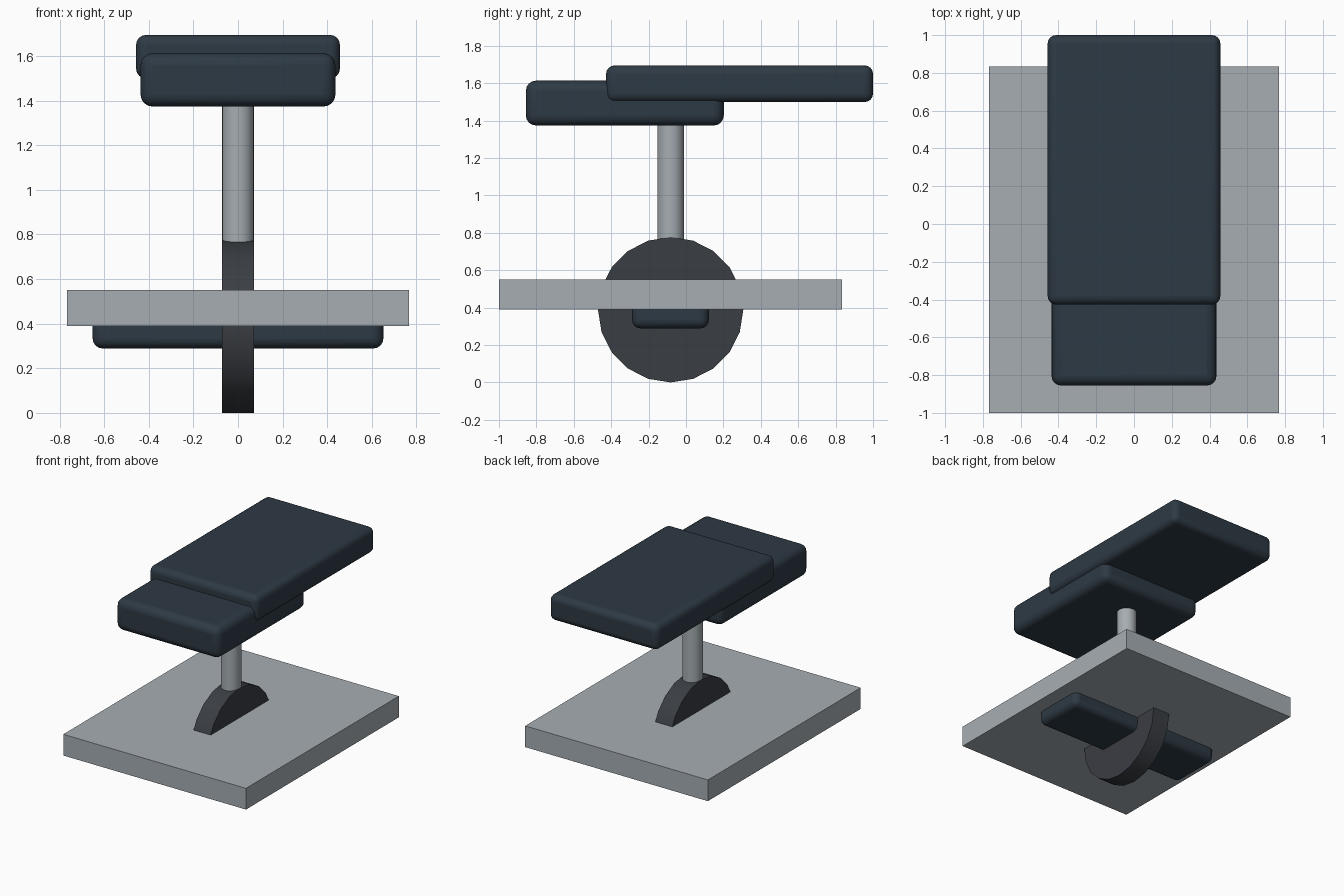
import bpy
from math import radians

if "Cube" in bpy.data.objects:
    bpy.data.objects.remove(bpy.data.objects["Cube"])


def material(name, rgb):
    m = bpy.data.materials.new(name)
    m.diffuse_color = (*rgb, 1)
    m.use_nodes = True
    m.node_tree.nodes["Principled BSDF"].inputs["Base Color"].default_value = m.diffuse_color
    return m


PADDING = material("dark_blue_padding", (0.027, 0.042, 0.058))
RUBBER = material("dark_rubber", (0.042, 0.047, 0.055))
METAL = material("light_metal", (0.38, 0.42, 0.45))


def finish(obj, name, mat):
    obj.name = name
    obj.data.materials.append(mat)
    bpy.ops.object.shade_smooth_by_angle(angle=radians(30))
    return obj


def box(name, x, y, z, mat, bevel=0):
    """Box from (min, max) ranges, optionally with rounded edges."""
    lo, hi = zip(x, y, z)
    bpy.ops.mesh.primitive_cube_add(
        size=1, location=[(a + b) / 2 for a, b in zip(lo, hi)])
    obj = bpy.context.object
    obj.scale = [b - a for a, b in zip(lo, hi)]
    bpy.ops.object.transform_apply(location=False, rotation=False, scale=True)
    finish(obj, name, mat)
    if bevel:
        mod = obj.modifiers.new("rounded_edges", 'BEVEL')
        mod.width = bevel
        mod.segments = 4
        bpy.ops.object.modifier_move_to_index(modifier=mod.name, index=0)
    return obj


def cylinder(name, sides, radius, depth, location, mat, rotation=(0, 0, 0)):
    bpy.ops.mesh.primitive_cylinder_add(
        vertices=sides, radius=radius, depth=depth,
        location=location, rotation=rotation)
    return finish(bpy.context.object, name, mat)


# Two overlapping cushions
box("upper_cushion", (-0.457, 0.457), (-0.427, 1.0), (1.499, 1.695), PADDING, 0.045)
box("lower_cushion", (-0.437, 0.437), (-0.856, 0.202), (1.374, 1.613), PADDING, 0.053)

# Post between the wheel and the cushions
cylinder("support_post", 32, 0.071, 0.70, (0, -0.082, 1.09), METAL)

# Upright twenty-sided wheel through the base plate
cylinder("wheel", 20, 0.3885, 0.143, (0, -0.082, 0.3885), RUBBER, (0, radians(90), 0))

# Base plate and the cross bar set into its underside
box("base_plate", (-0.767, 0.767), (-1.0, 0.833), (0.39, 0.551), METAL)
box("cross_bar", (-0.652, 0.652), (-0.288, 0.122), (0.289, 0.489), PADDING, 0.045)
